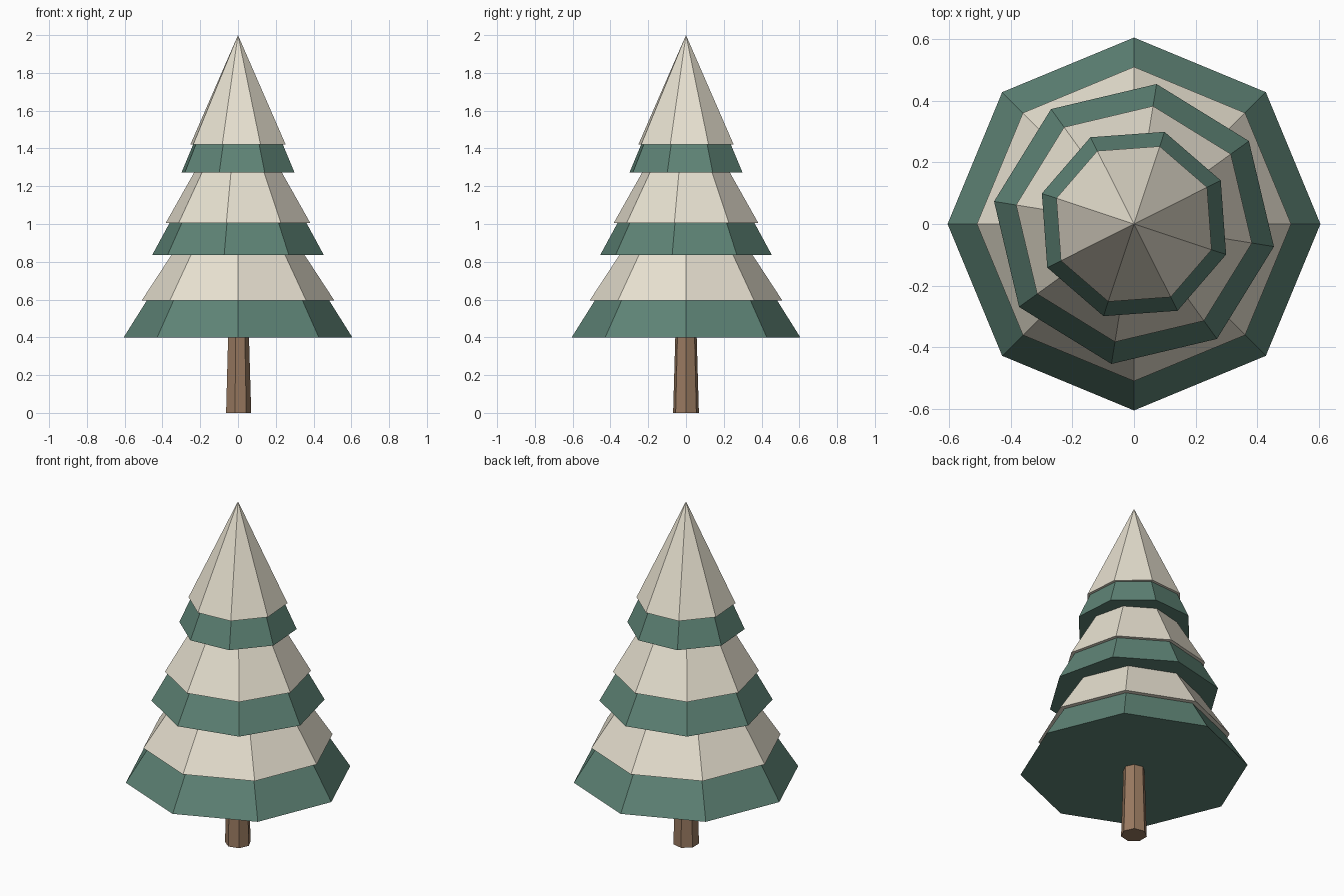
import bpy, bmesh
from math import cos, sin, tau

if "Cube" in bpy.data.objects:
    bpy.data.objects.remove(bpy.data.objects["Cube"])


def material(name, rgb):
    m = bpy.data.materials.new(name)
    m.diffuse_color = (*rgb, 1.0)
    m.use_nodes = True
    m.node_tree.nodes["Principled BSDF"].inputs["Base Color"].default_value = m.diffuse_color
    return m


bark = material("bark_brown", (0.32, 0.195, 0.118))
green = material("pine_green", (0.112, 0.228, 0.180))
snow = material("snow_cream", (0.80, 0.75, 0.63))


def cone(name, sides, r_low, z_low, r_top, z_top, turn, mat):
    """Closed flat-faced cone (r_top = 0) or tapered prism."""
    bm = bmesh.new()

    def ring(r, z):
        return [bm.verts.new((r * cos(turn + tau * i / sides),
                              r * sin(turn + tau * i / sides), z))
                for i in range(sides)]

    low = ring(r_low, z_low)
    bm.faces.new(low[::-1])
    if r_top > 0:
        top = ring(r_top, z_top)
        bm.faces.new(top)
    else:
        tip = bm.verts.new((0, 0, z_top))
    for i in range(sides):
        j = (i + 1) % sides
        if r_top > 0:
            bm.faces.new((low[i], low[j], top[j], top[i]))
        else:
            bm.faces.new((low[i], low[j], tip))
    me = bpy.data.meshes.new(name)
    bm.to_mesh(me)
    bm.free()
    me.materials.append(mat)
    ob = bpy.data.objects.new(name, me)
    bpy.context.collection.objects.link(ob)
    return ob


# Trunk: seven-sided, slightly tapered
cone("trunk", 7, 0.07, 0.0, 0.057, 0.44, 0.0, bark)

# Three tiers, each a green cone with a slightly overhanging snow cone;
# every tier is turned a little further than the one below
tiers = [  # radius, base z, snow base z, tip z
    (0.605, 0.40, 0.595, 1.375),
    (0.460, 0.836, 1.005, 1.685),
    (0.315, 1.273, 1.421, 2.0),
]
for i, (r, z, z_snow, z_tip) in enumerate(tiers):
    turn = -0.16 * i
    cone(f"branches_{i + 1}", 8, r, z, 0, z_tip - 0.01, turn, green)
    cone(f"snow_{i + 1}", 8, r * 0.843, z_snow, 0, z_tip, turn, snow)
